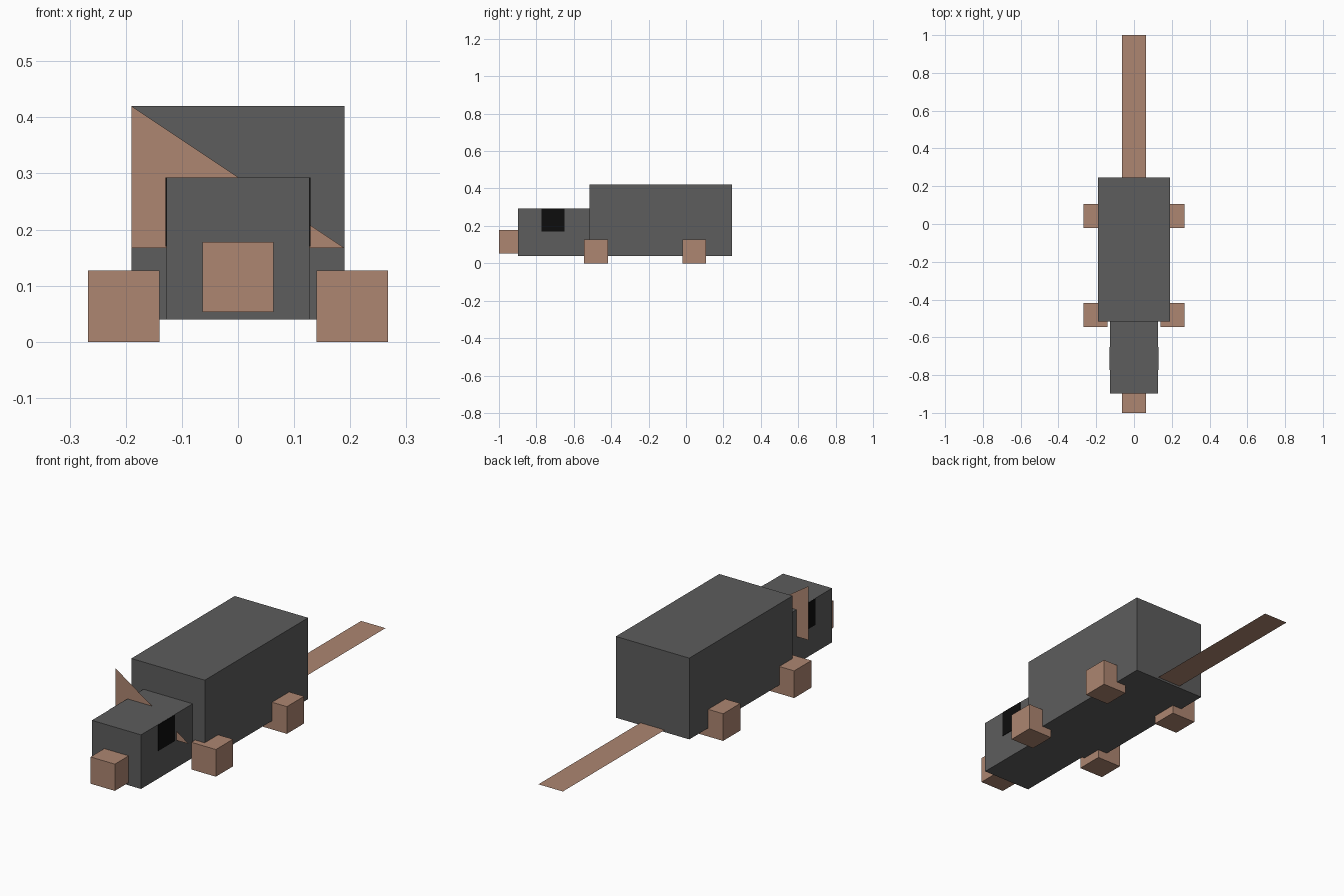
import bpy

if "Cube" in bpy.data.objects:
    bpy.data.objects.remove(bpy.data.objects["Cube"])


def material(name, rgb):
    m = bpy.data.materials.new(name)
    m.diffuse_color = (*rgb, 1.0)
    m.use_nodes = True
    m.node_tree.nodes["Principled BSDF"].inputs["Base Color"].default_value = m.diffuse_color
    return m


GREY = material("grey_fur", (0.109, 0.109, 0.109))
PINK = material("pink_skin", (0.418, 0.238, 0.165))
BLACK = material("black_eye", (0.004, 0.004, 0.004))


def mesh(name, verts, faces, mat):
    me = bpy.data.meshes.new(name)
    me.from_pydata(verts, [], faces)
    me.materials.append(mat)
    ob = bpy.data.objects.new(name, me)
    bpy.context.collection.objects.link(ob)
    return ob


def box(name, x, y, z, mat):
    """Box from (min, max) ranges on each axis."""
    verts = [(a, b, c) for a in x for b in y for c in z]
    faces = [(0, 1, 3, 2), (4, 6, 7, 5), (0, 4, 5, 1),
             (2, 3, 7, 6), (0, 2, 6, 4), (1, 5, 7, 3)]
    return mesh(name, verts, faces, mat)


# Body, head and snout
box("body", (-0.19, 0.19), (-0.517, 0.247), (0.04, 0.42), GREY)
box("head", (-0.127, 0.127), (-0.898, -0.517), (0.04, 0.293), GREY)
box("snout", (-0.063, 0.063), (-1.0, -0.898), (0.053, 0.178), PINK)

# Feet and eyes, one per side
for side, s in (("left", -1), ("right", 1)):
    for end, y in (("front", -0.545), ("back", -0.02)):
        box(f"{end}_{side}_foot", sorted((s * 0.14, s * 0.267)),
            (y, y + 0.127), (0.0, 0.127), PINK)
    box(f"{side}_eye", sorted((s * 0.125, s * 0.129)),
        (-0.772, -0.65), (0.17, 0.2925), BLACK)

# Ears: a single triangular sheet through the head
mesh("ears", [(-0.19, -0.635, 0.42), (-0.19, -0.635, 0.167),
              (0.19, -0.635, 0.167)], [(0, 1, 2)], PINK)

# Tail: flat strip
mesh("tail", [(-0.063, 0.24, 0.05), (0.063, 0.24, 0.05),
              (0.063, 1.0, 0.05), (-0.063, 1.0, 0.05)], [(0, 1, 2, 3)], PINK)
